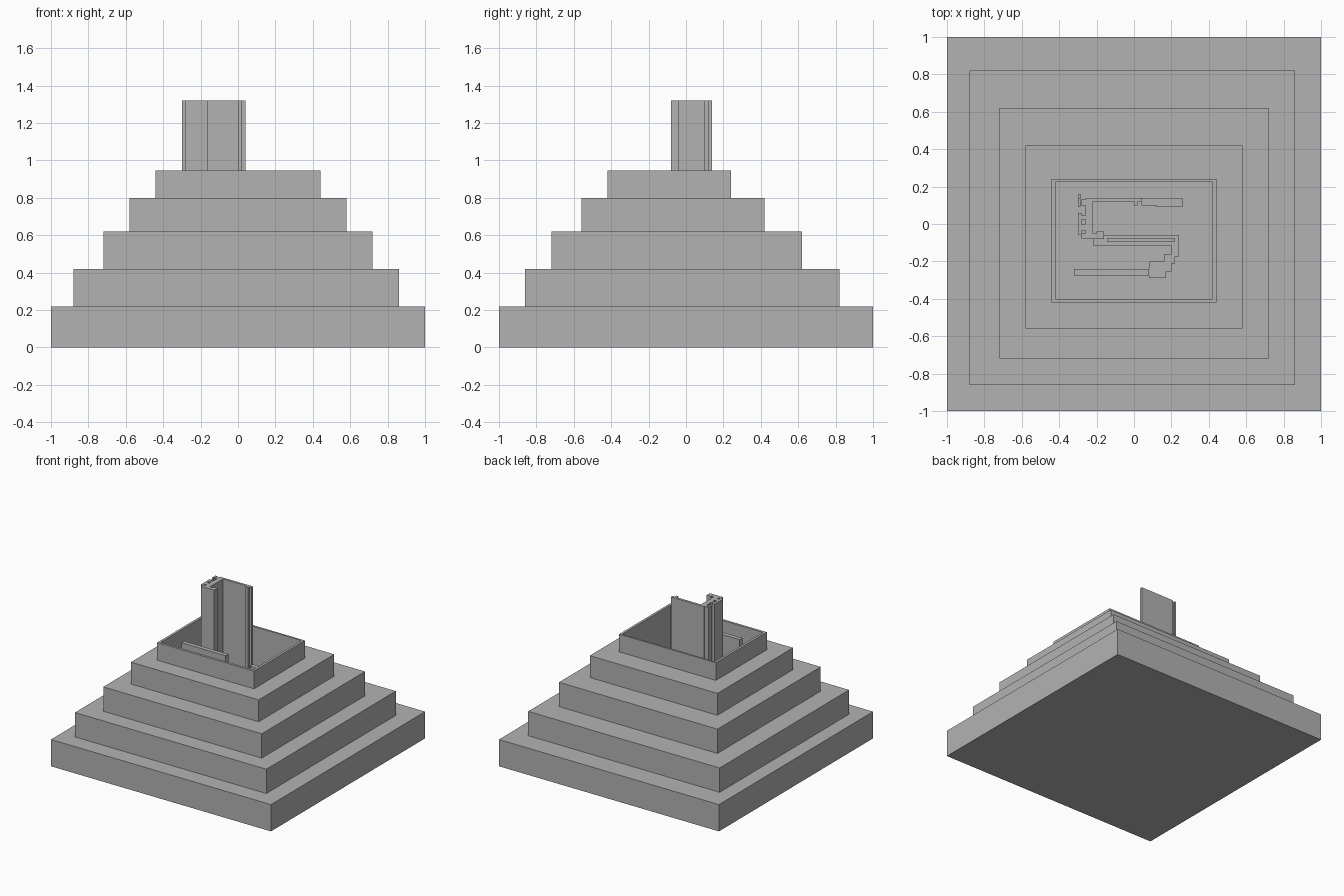
import bpy
import bmesh

if "Cube" in bpy.data.objects:
    bpy.data.objects.remove(bpy.data.objects["Cube"], do_unlink=True)

stone = bpy.data.materials.new("grey_stone")
stone.use_nodes = True
grey = (0.45, 0.45, 0.45, 1)
stone.diffuse_color = grey
stone.node_tree.nodes["Principled BSDF"].inputs["Base Color"].default_value = grey


def finish(name, bm):
    bmesh.ops.recalc_face_normals(bm, faces=bm.faces)
    mesh = bpy.data.meshes.new(name)
    bm.to_mesh(mesh)
    bm.free()
    mesh.materials.append(stone)
    obj = bpy.data.objects.new(name, mesh)
    bpy.context.collection.objects.link(obj)
    return obj


def loop(bm, rect, z):
    x0, x1, y0, y1 = rect
    return [bm.verts.new((x, y, z)) for x, y in ((x0, y0), (x1, y0), (x1, y1), (x0, y1))]


def bridge(bm, a, b):
    for i in range(4):
        j = (i + 1) % 4
        bm.faces.new((a[i], a[j], b[j], b[i]))


def add_box(bm, rect, z0, z1):
    low, high = loop(bm, rect, z0), loop(bm, rect, z1)
    bridge(bm, low, high)
    bm.faces.new(low)
    bm.faces.new(high)


def boxes(name, rects, z0, z1):
    bm = bmesh.new()
    for rect in rects:
        add_box(bm, rect, z0, z1)
    return finish(name, bm)


def ring(name, outer, inner, z0, z1):
    bm = bmesh.new()
    loops = [loop(bm, outer, z0), loop(bm, outer, z1), loop(bm, inner, z1), loop(bm, inner, z0)]
    for k in range(4):
        bridge(bm, loops[k], loops[(k + 1) % 4])
    return finish(name, bm)


# Solid lower terraces
FLOOR, RIM = 0.42, 0.945
boxes("base_terrace", [(-1, 1, -1, 1)], 0, 0.22)
boxes("second_terrace", [(-0.88, 0.86, -0.86, 0.82)], 0.22, FLOOR)

# Upper terraces around the open pit
pit = (-0.42, 0.42, -0.40, 0.225)
ring("third_terrace", (-0.72, 0.72, -0.72, 0.62), pit, FLOOR, 0.62)
ring("fourth_terrace", (-0.58, 0.58, -0.56, 0.42), pit, 0.62, 0.80)
ring("pit_rim", (-0.44, 0.44, -0.42, 0.24), pit, 0.80, RIM)

# Tall back panel with a thicker free end
TALL = 1.32
boxes("tower_back_panel", [
    (-0.26, 0.04, 0.12, 0.14),
    (0.0, 0.02, 0.10, 0.12),
], FLOOR, TALL)

# Tall side column: two skins joined by webs that leave narrow shafts
boxes("tower_side_column", [
    (-0.26, -0.22, -0.05, 0.12),
    (-0.30, -0.28, -0.055, 0.06),
    (-0.30, -0.285, 0.09, 0.135),
    (-0.28, -0.26, 0.10, 0.13),
    (-0.28, -0.26, 0.025, 0.045),
    (-0.28, -0.26, -0.035, 0.0),
    (-0.28, -0.20, -0.08, -0.05),
    (-0.20, -0.16, -0.08, -0.04),
], FLOOR, TALL)

# Low walls standing in the pit
LOW = 0.68
boxes("low_back_wall", [
    (0.04, 0.12, 0.10, 0.14),
    (0.12, 0.26, 0.09, 0.14),
    (-0.30, -0.285, 0.135, 0.16),
], FLOOR, LOW)
boxes("low_middle_wall", [
    (-0.22, 0.24, -0.115, -0.06),
], FLOOR, LOW)
boxes("middle_wall_ridge", [(-0.145, 0.22, -0.095, -0.075)], LOW, LOW + 0.02)
boxes("low_curved_wall", [
    (0.20, 0.24, -0.175, -0.115),
    (0.16, 0.22, -0.21, -0.16),
    (0.08, 0.20, -0.255, -0.20),
    (0.08, 0.17, -0.29, -0.255),
], FLOOR, LOW)

# Front wall, nearly as high as the rim
boxes("front_inner_wall", [
    (-0.32, 0.08, -0.275, -0.24),
], FLOOR, 0.92)
